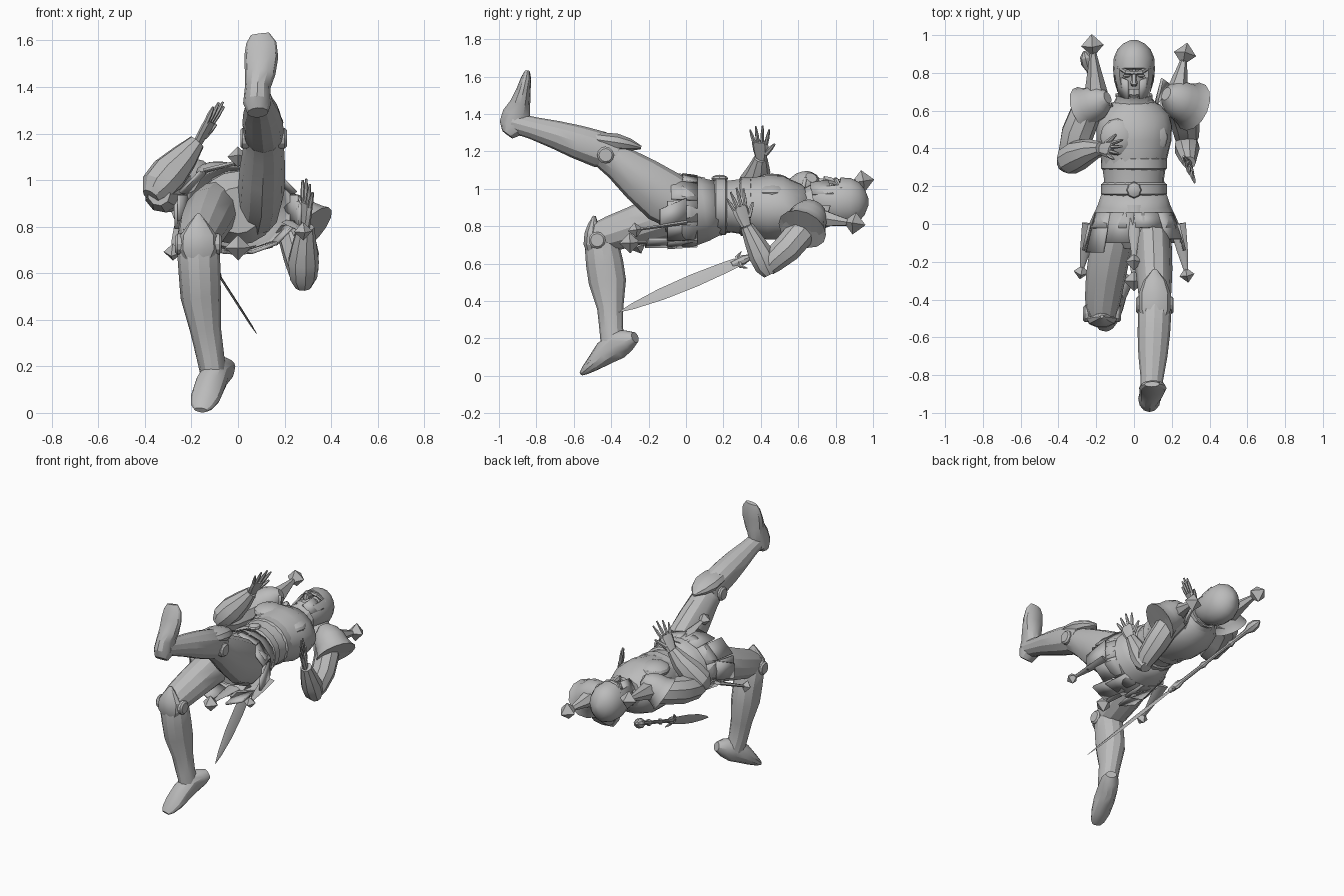
import bpy, bmesh, math
from mathutils import Vector as V

steel = bpy.data.materials.new("grey_steel")
steel.diffuse_color = (0.5, 0.5, 0.5, 1)


def finish(name, bm, angle=28):
    bmesh.ops.recalc_face_normals(bm, faces=bm.faces)
    me = bpy.data.meshes.new(name)
    bm.to_mesh(me)
    bm.free()
    me.materials.append(steel)
    for p in me.polygons:
        p.use_smooth = True
    me.set_sharp_from_angle(angle=math.radians(angle))
    ob = bpy.data.objects.new(name, me)
    bpy.context.collection.objects.link(ob)
    return ob


def loft_bm(rings, n=12, s0=(1, 0, 0), s1=None, caps=True):
    """Skin elliptical rings (x, y, z, side radius, depth radius) along a path."""
    bm = bmesh.new()
    pts = [V(r[:3]) for r in rings]
    s0, s1 = V(s0), V(s1 or s0)
    loops = []
    for i, r in enumerate(rings):
        t = (pts[min(i + 1, len(pts) - 1)] - pts[max(i - 1, 0)]).normalized()
        s = s0.lerp(s1, i / (len(rings) - 1))
        u = (s - t * s.dot(t)).normalized()
        w = t.cross(u)
        loops.append([bm.verts.new(pts[i] + u * r[3] * math.cos(2 * math.pi * k / n)
                                   + w * r[-1] * math.sin(2 * math.pi * k / n)) for k in range(n)])
    for a, b in zip(loops, loops[1:]):
        for k in range(n):
            bm.faces.new((a[k], a[(k + 1) % n], b[(k + 1) % n], b[k]))
    if caps:
        bm.faces.new(loops[0])
        bm.faces.new(loops[-1])
    return bm


def loft(name, rings, **kw):
    return finish(name, loft_bm(rings, **kw))


def ball(name, c, r, seg=12):
    bm = bmesh.new()
    bmesh.ops.create_uvsphere(bm, u_segments=seg, v_segments=seg // 2 + 2, radius=1)
    for v in bm.verts:
        v.co = V((v.co.x * r[0], v.co.y * r[1], v.co.z * r[2])) + V(c)
    return finish(name, bm)


def gem(name, c, r, d=(0, 1, 0)):
    """Eight-sided pointed finial along d."""
    c, d = V(c), V(d).normalized()
    loft(name, [(*(c - d * r), .002, .002), (*c, r, r), (*(c + d * r), .002, .002)], n=4,
         s0=(1, 0, .01))


def plate(name, corners, thick=.012):
    bm = bmesh.new()
    bm.faces.new([bm.verts.new(p) for p in corners])
    ob = finish(name, bm)
    m = ob.modifiers.new("thickness", "SOLIDIFY")
    m.thickness = thick
    m.offset = 0


# torso: hips, waist, chest, shoulders, neck; chest twists toward +x low
roll = (.95, 0, -.31)
loft("torso", [(0, -.12, .87, .1, .1), (0, -.02, .88, .17, .16), (0, .14, .9, .165, .145),
               (0, .24, .905, .16, .14), (0, .34, .905, .175, .155), (0, .44, .9, .2, .175),
               (0, .52, .9, .205, .17), (0, .58, .9, .19, .145), (0, .63, .91, .14, .115),
               (0, .66, .91, .08, .08), (0, .73, .92, .07, .07)], n=16, s1=roll)
for i, (y, rx, rz) in enumerate([(.185, .176, .155), (.32, .176, .158)]):
    loft(f"waist_band_{i}", [(0, y - .035, .905, rx - .015, rz - .015), (0, y - .025, .905, rx, rz),
                             (0, y + .025, .905, rx - .002, rz - .002),
                             (0, y + .035, .905, rx - .015, rz - .015)], n=16)
for i, (x, z) in enumerate([(-.085, 1.035), (.085, .98)]):
    ball(f"breast_plate_{i}", (x, .46, z), (.095, .1, .046))
ball("belt_buckle", (0, .18, 1.055), (.04, .045, .02), 8)
loft("collar", [(0, .63, .91, .12, .1), (0, .66, .92, .1, .09), (0, .685, .925, .1, .1)],
     s0=roll)

# helmet with a recessed face opening
bm = loft_bm([(0, .66, .95, .055, .07), (0, .70, .945, .088, .09), (0, .76, .935, .106, .115),
              (0, .82, .93, .111, .13), (0, .88, .93, .107, .127), (0, .925, .93, .088, .105),
              (0, .955, .93, .058, .07), (0, .975, .93, .015, .02)], n=16)
bmesh.ops.recalc_face_normals(bm, faces=bm.faces)
face = [f for f in bm.faces if f.normal.z > .55 and .67 < f.calc_center_median().y < .82]
bmesh.ops.inset_region(bm, faces=face, thickness=.012, depth=-.03)
finish("helmet", bm)
loft("nose", [(0, .815, 1.03, .012, .015), (0, .77, 1.045, .014, .02), (0, .745, 1.05, .02, .022),
              (0, .735, 1.03, .015, .01)], n=6)
loft("chin", [(0, .67, 1.0, .02, .02), (0, .69, 1.01, .04, .03), (0, .715, 1.01, .035, .03)], n=8)
for s in (-1, 1):
    loft("brow", [(0, .8, 1.05, .012, .012), (s * .04, .805, 1.045, .014, .012),
                  (s * .085, .83, 1.0, .008, .008)], n=6, s0=(0, 1, 0))
    ball("eye", (s * .038, .785, 1.015), (.02, .01, .012), 8)
    plate("cheek_guard", [(s * .1, .79, .97), (s * .035, .76, 1.045), (s * .03, .665, 1.03),
                          (s * .075, .67, .97)])

# legs
loft("kicking_thigh", [(.085, .02, .88, .095, .13), (.1, -.12, .96, .1, .145),
                       (.105, -.24, 1.05, .098, .125), (.11, -.36, 1.14, .088, .095),
                       (.11, -.44, 1.19, .08, .08)])
loft("kicking_greave", [(.11, -.37, 1.175, .08, .075), (.11, -.46, 1.21, .088, .098),
                        (.105, -.58, 1.25, .086, .09), (.1, -.7, 1.29, .077, .075),
                        (.095, -.82, 1.325, .06, .06), (.088, -.93, 1.355, .055, .055)])
loft("kicking_boot", [(.085, -.955, 1.29, .045, .035), (.082, -.925, 1.33, .06, .078),
                      (.085, -.905, 1.4, .055, .075), (.095, -.885, 1.46, .066, .054),
                      (.1, -.868, 1.53, .073, .038), (.1, -.855, 1.59, .065, .028),
                      (.095, -.848, 1.628, .04, .014)])
loft("kicking_knee_guard", [(.11, -.54, 1.275, .05, .02), (.11, -.46, 1.26, .082, .045),
                            (.11, -.37, 1.247, .085, .05), (.11, -.3, 1.235, .06, .035),
                            (.11, -.24, 1.22, .01, .01)], n=10)
loft("standing_thigh", [(-.09, 0, .88, .1, .12), (-.125, -.14, .85, .11, .12),
                        (-.15, -.28, .8, .105, .105), (-.165, -.4, .76, .095, .095),
                        (-.17, -.48, .735, .08, .08)])
loft("standing_greave", [(-.17, -.455, .79, .07, .07), (-.17, -.45, .7, .092, .092),
                         (-.165, -.435, .6, .09, .1), (-.16, -.42, .5, .087, .1),
                         (-.14, -.405, .36, .067, .07), (-.12, -.4, .25, .06, .063),
                         (-.105, -.385, .16, .055, .07)])
loft("standing_boot", [(-.042, -.272, .205, .035, .03), (-.065, -.31, .19, .056, .058),
                       (-.095, -.37, .165, .058, .078), (-.12, -.435, .12, .066, .065),
                       (-.14, -.495, .065, .064, .042), (-.155, -.54, .028, .048, .024),
                       (-.16, -.56, .012, .028, .012)])
loft("standing_knee_guard", [(-.17, -.505, .64, .05, .02), (-.17, -.505, .7, .082, .045),
                             (-.17, -.5, .76, .08, .045), (-.17, -.495, .81, .045, .03),
                             (-.17, -.49, .855, .008, .008)], n=10)
for nm, c in (("kicking", (.11, -.43, 1.18)), ("standing", (-.17, -.475, .725))):
    loft(nm + "_knee_disc", [(c[0] + d, c[1], c[2], r, r) for d, r in
                             ((-.1, .035), (-.09, .045), (.09, .045), (.1, .035))],
         s0=(0, 1, 0))

# skirt: flared hip shell, short front flaps, longer side and back plates
shell = loft("skirt_shell", [(0, .18, .9, .165, .145), (0, .1, .89, .192, .175),
                             (0, .03, .88, .225, .193), (0, -.02, .88, .245, .195)],
             n=14, caps=False)
m = shell.modifiers.new("thickness", "SOLIDIFY")
m.thickness = .015
N = 10
for i in range(N):
    def at(a, y, rx, rz):
        a = math.tau * (a + .5) / N + math.pi / 2
        return (rx * math.cos(a), y, .88 + rz * math.sin(a))
    low = {0: -.1, 1: -.15, 2: -.15, 9: -.02, 8: -.08}.get(i, -.1)
    plate(f"skirt_plate_{i}", [at(i - .5, .06, .212, .187), at(i + .5, .06, .212, .187),
                               at(i + .45, low, .265, .198), at(i - .45, low, .265, .198)])
for s in (-1, 1):
    plate("side_tasset", [(s * .235, .0, .95), (s * .235, .0, .82), (s * .265, -.14, .79),
                          (s * .268, -.14, .89)], .015)
    plate("back_tasset", [(s * .03, -.05, .69), (s * .15, -.05, .73), (s * .17, -.2, .73),
                          (s * .06, -.22, .69)], .015)
for i, (a, b, r) in enumerate([((-.23, .0, .8), (-.28, -.255, .69), .04),
                               ((.23, .0, .82), (.28, -.27, .78), .04),
                               ((0, -.04, .72), (0, -.3, .71), .055),
                               ((0, .1, 1.05), (0, -.2, 1.1), .045)]):
    d = V(b) - V(a)
    loft(f"skirt_strip_{i}", [(*a, .045, .012), (*(V(a) + d * .5), .03, .01), (*b, .008, .008)], n=6)
    gem(f"skirt_finial_{i}", b, r, d)

# arms
loft("right_upper_arm", [(-.2, .65, .98, .075), (-.26, .58, .97, .085), (-.3, .48, .95, .088),
                         (-.325, .37, .94, .08), (-.34, .3, .94, .05)], n=9)
loft("right_forearm", [(-.375, .31, .93, .04), (-.345, .335, .97, .078), (-.295, .365, 1.03, .082),
                       (-.23, .39, 1.1, .062), (-.175, .4, 1.165, .036)], s0=(0, 1, 0), n=9)
loft("left_upper_arm", [(.2, .66, .83, .075), (.25, .61, .76, .08), (.27, .54, .68, .078),
                        (.28, .46, .61, .065), (.28, .43, .57, .045)], n=9)
loft("left_forearm", [(.28, .45, .54, .035), (.28, .43, .58, .06), (.28, .4, .65, .068),
                      (.285, .36, .73, .052), (.292, .325, .8, .036)], n=9)


def hand(name, wrist, d, across, thumb):
    """Palm, four spread fingers and a thumb."""
    o, d, a = V(wrist), V(d).normalized(), V(across).normalized()
    loft(name + "_palm", [(*(o + d * k), w, .018) for k, w in
                          ((-.02, .03), (.03, .042), (.07, .047), (.09, .04))], n=8, s0=a)
    for i, ln in enumerate((.075, .1, .11, .095)):
        k = (i - 1.5)
        p, f = o + d * .08 + a * k * .023, (d + a * k * .17).normalized()
        loft(f"{name}_finger_{i}", [(*p, .011), (*(p + f * ln * .5), .0105),
                                    (*(p + f * ln), .005)], n=6, s0=a)
    p, f = o + d * .02 + a * thumb * .03, (d + a * thumb * .8).normalized()
    loft(name + "_thumb", [(*p, .015), (*(p + f * .05), .012), (*(p + f * .085), .006)], n=6, s0=a)


hand("right_hand", (-.165, .4, 1.175), (.5, -.05, .87), (.35, 1, -.15), 1)
hand("left_hand", (.29, .315, .82), (.06, -.32, .9), (-.4, .85, .32), 1)

# shoulder armour: flared domes, inner crests and spikes with finials
for nm, s, top, rim, tip, k0 in (
        ("right", -1, (-.14, .67, 1.06), (-.26, .615, .97), (-.22, .945, 1.04), .8),
        ("left", 1, (.17, .69, .91), (.305, .625, .79), (.27, .9, .815), .9)):
    a, d = V(top), V(rim) - V(top)
    loft(nm + "_pauldron", [(*(a + d * k), r * k0, r * k0 * .95) for k, r in
                            ((0, .04), (.2, .085), (.5, .115), (.75, .122), (.95, .138), (1.05, .15),
                             (1.0, .125))], n=14, s0=(0, 1, 0))
    plate(nm + "_crest", [(s * .11, .62, top[2] - .1), (s * .12, .64, top[2] + .0),
                          (s * .15, .7 + s * .07, top[2]), (s * .19, .68 + s * .06, top[2] - .1)],
          .015)
    b = V((s * .2 + .025 * (s + 1) / 2, .68, top[2] - .06))
    loft(nm + "_shoulder_spike", [(*b, .065), (*b.lerp(V(tip), .5), .036), (*tip, .01)], n=6)
    gem(nm + "_shoulder_finial", tip, .06, V(tip) - b)

# long sword slung under the back
T, P = V((.08, -.36, .34)), V((-.26, .9, .87))


def along(spec):
    return [(*T.lerp(P, k), *r) for k, *r in spec]


loft("sword_blade", along([(0, .001, .002), (.06, .004, .018), (.18, .005, .035), (.32, .005, .04),
                           (.44, .005, .034), (.5, .005, .028)]), n=4, s0=(.88, 0, .47))
loft("sword_grip", along([(.48, .01, .018), (.53, .02, .026), (.56, .013, .013), (.66, .012, .012),
                          (.68, .02, .02), (.7, .012, .012), (.82, .012, .012), (.84, .023, .023),
                          (.86, .013, .013), (.93, .016, .016), (.96, .034, .034), (.99, .03, .03),
                          (1.01, .008, .008)]), n=8)
g = T.lerp(P, .51)
for s in (-1, 1):
    w = V((-.4, -.3, .82)) * s
    loft("sword_guard", [(*g, .016), (*(g + w * .03), .012), (*(g + w * .055 + V((0, .03, .01))), .002)],
         n=6)
